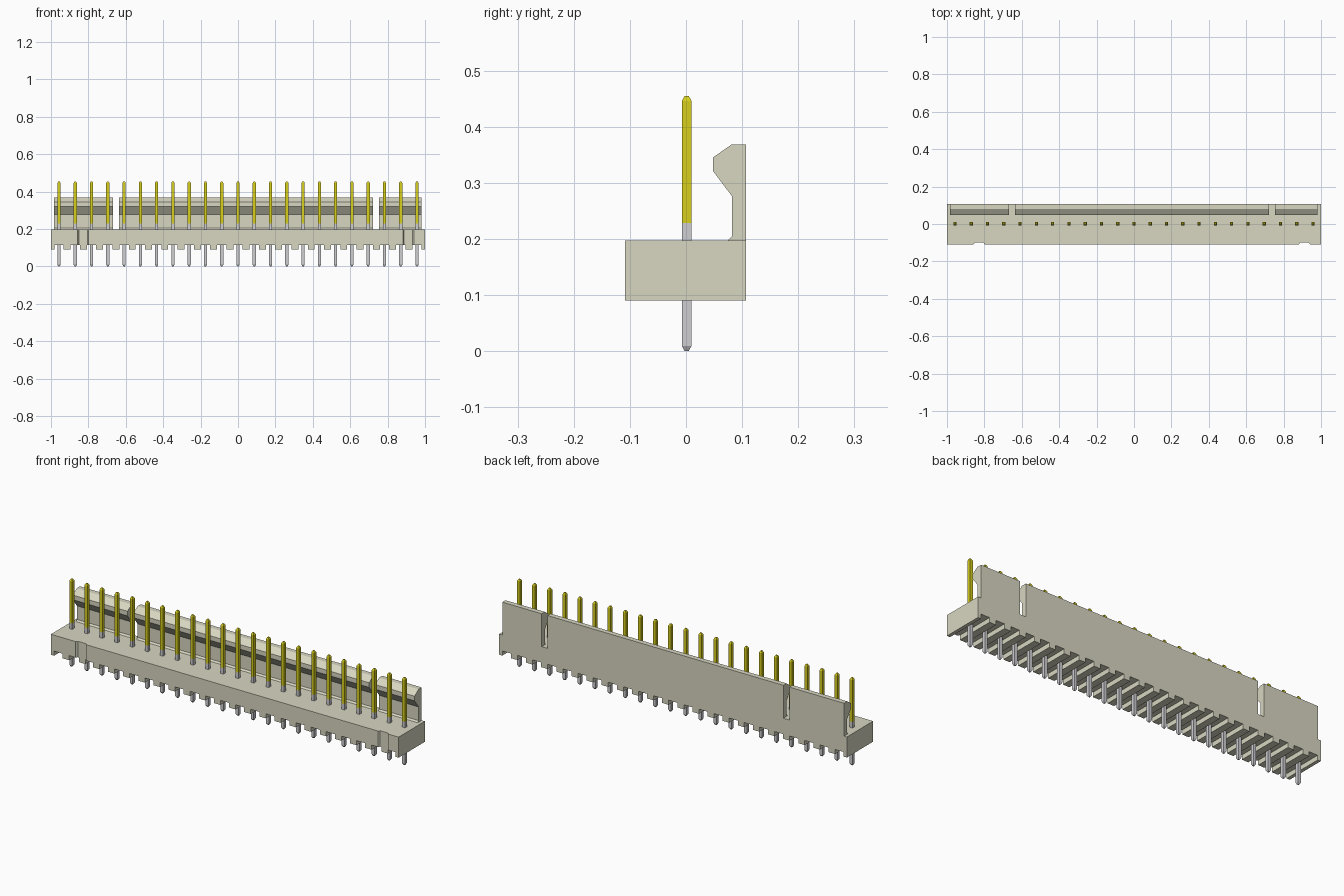
import bpy, bmesh

if "Cube" in bpy.data.objects:
    bpy.data.objects.remove(bpy.data.objects["Cube"], do_unlink=True)


def material(name, rgb):
    m = bpy.data.materials.new(name)
    m.use_nodes = True
    m.diffuse_color = (*rgb, 1)
    bsdf = m.node_tree.nodes["Principled BSDF"]
    bsdf.inputs["Base Color"].default_value = (*rgb, 1)
    bsdf.inputs["Roughness"].default_value = 0.6
    return m


BEIGE = material("beige plastic", (0.69, 0.68, 0.54))
GOLD = material("gold plating", (0.68, 0.62, 0.012))
GREY = material("grey metal", (0.62, 0.62, 0.64))


def link(name, mesh):
    ob = bpy.data.objects.new(name, mesh)
    bpy.context.collection.objects.link(ob)
    return ob


def prism(name, points, axis, lo, hi, mat):
    """Extrude a 2D outline along one axis (x: y,z  y: x,z  z: x,y)."""
    def place(p, t):
        return p[:axis] + (t,) + p[axis:]
    bm = bmesh.new()
    face = bm.faces.new([bm.verts.new(place(p, lo)) for p in points])
    top = bmesh.ops.extrude_face_region(bm, geom=[face])["geom"]
    for v in top:
        if isinstance(v, bmesh.types.BMVert):
            v.co[axis] = hi
    bmesh.ops.recalc_face_normals(bm, faces=bm.faces)
    mesh = bpy.data.meshes.new(name)
    bm.to_mesh(mesh)
    bm.free()
    mesh.materials.append(mat)
    return link(name, mesh)


PINS, PITCH = 23, 0.087
pin_x = [(i - (PINS - 1) / 2) * PITCH for i in range(PINS)]

# Base block with a channel under every pin
Z0, ZS, Z1 = 0.09, 0.114, 0.197
outline = [(-1.0, Z1), (-1.0, Z0)]
for x in pin_x:
    a, b = x - 0.025, x + 0.025
    outline += [(a, Z0), (a, ZS), (b, ZS), (b, Z0)]
outline += [(1.0, Z0), (1.0, Z1)]
base = prism("base_block", outline, 1, -0.109, 0.107, BEIGE)

# Two shallow key notches in the front of the base
for x in (-0.828, 0.911):
    shape = [(x - 0.031, -0.12), (x + 0.031, -0.12), (x + 0.029, -0.108),
             (x + 0.023, -0.100), (x - 0.023, -0.100), (x - 0.029, -0.108)]
    cutter = prism("notch_cutter", shape, 2, 0.05, 0.25, BEIGE)
    cutter.hide_render = True
    mod = base.modifiers.new("notch", 'BOOLEAN')
    mod.operation = 'DIFFERENCE'
    mod.solver = 'EXACT'
    mod.object = cutter
    bpy.context.view_layer.objects.active = base
    bpy.ops.object.modifier_apply(modifier=mod.name)
    bpy.data.objects.remove(cutter, do_unlink=True)

# Hooked latch wall in three sections along the back
hook = [(0.107, Z1), (0.107, 0.368), (0.081, 0.368), (0.048, 0.345),
        (0.048, 0.321), (0.082, 0.276), (0.082, 0.205), (0.074, Z1)]
for name, lo, hi in (("latch_wall_right", -0.984, -0.669),
                     ("latch_wall_middle", -0.635, 0.721),
                     ("latch_wall_left", 0.755, 0.982)):
    prism(name, hook, 0, lo, hi, BEIGE)

# Square pin with tapered tips, gold on its upper half
bm = bmesh.new()
W, T = 0.0085, 0.0035
rings = []
for z, r in ((0, T), (0.009, W), (0.228, W), (0.446, W), (0.455, T)):
    rings.append([bm.verts.new((sx * r, sy * r, z))
                  for sx, sy in ((-1, -1), (1, -1), (1, 1), (-1, 1))])
for a, b in zip(rings, rings[1:]):
    for i in range(4):
        j = (i + 1) % 4
        bm.faces.new((a[i], a[j], b[j], b[i]))
bm.faces.new(rings[0][::-1])
bm.faces.new(rings[-1])
for f in bm.faces:
    f.material_index = 1 if f.calc_center_median().z > 0.228 else 0
pin_mesh = bpy.data.meshes.new("pin")
bm.to_mesh(pin_mesh)
bm.free()
pin_mesh.materials.append(GREY)
pin_mesh.materials.append(GOLD)
for i, x in enumerate(pin_x):
    link(f"pin_{i + 1}", pin_mesh).location = (x, 0.0012, 0)
